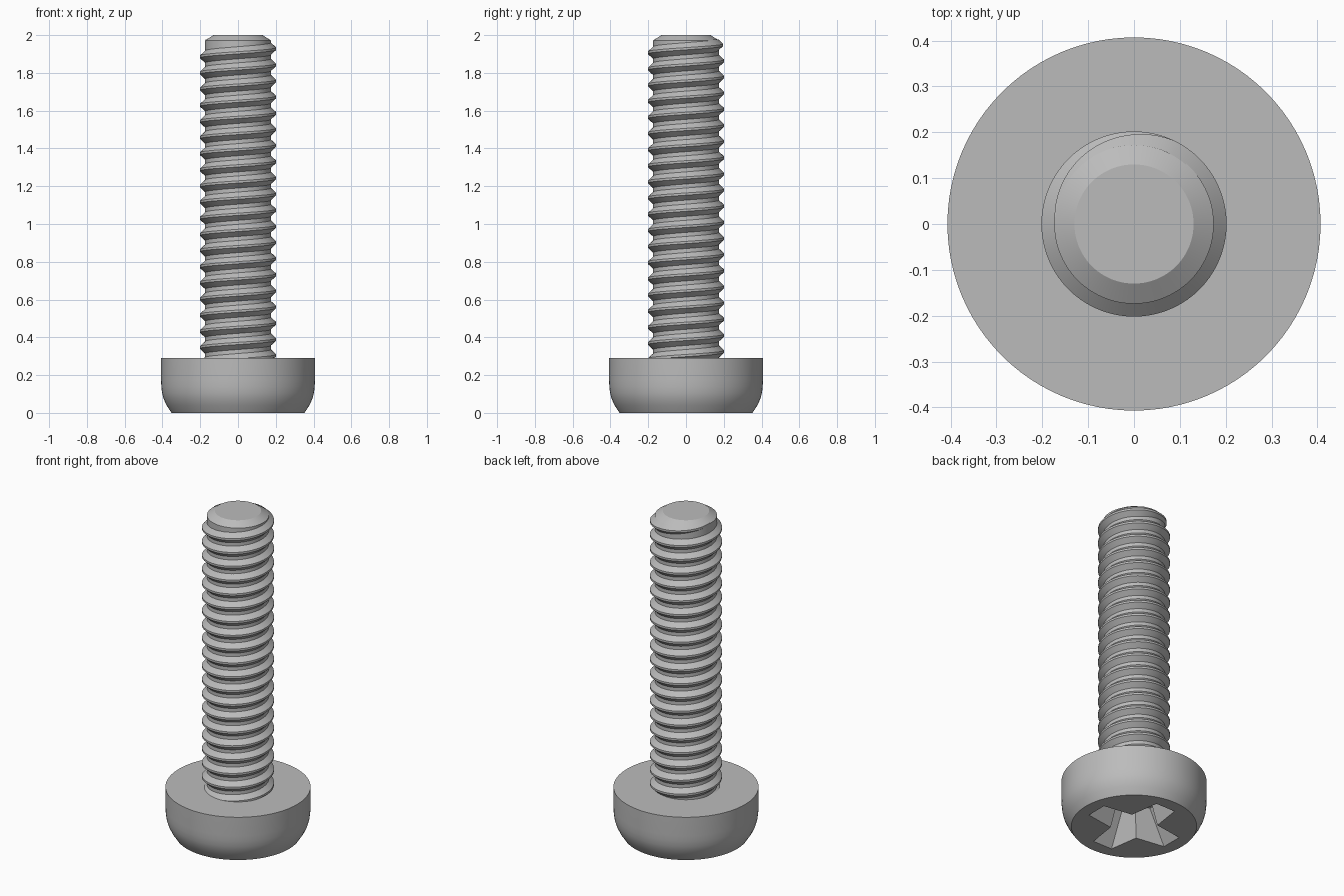
import bpy, bmesh
from math import sin, cos, pi, radians, floor

cube = bpy.data.objects.get("Cube")
if cube:
    bpy.data.objects.remove(cube, do_unlink=True)

steel = bpy.data.materials.new("grey steel")
steel.use_nodes = True
grey = (0.5, 0.5, 0.5, 1)
steel.diffuse_color = grey
steel.node_tree.nodes["Principled BSDF"].inputs["Base Color"].default_value = grey

SEG = 96
HEAD_TOP = 0.29
CORE_R, CREST_R = 0.174, 0.202


def ring(bm, r, z, n=SEG):
    return [bm.verts.new((r * cos(2 * pi * i / n), r * sin(2 * pi * i / n), z)) for i in range(n)]


def bridge(bm, a, b, closed=True):
    n = len(a)
    for i in range(n if closed else n - 1):
        j = (i + 1) % n
        bm.faces.new((a[i], a[j], b[j], b[i]))


def lathe(bm, profile):
    rings = [ring(bm, r, z) for r, z in profile]
    for a, b in zip(rings, rings[1:]):
        bridge(bm, a, b)
    return rings


def finish(name, bm):
    bmesh.ops.recalc_face_normals(bm, faces=bm.faces)
    mesh = bpy.data.meshes.new(name)
    bm.to_mesh(mesh)
    bm.free()
    mesh.materials.append(steel)
    ob = bpy.data.objects.new(name, mesh)
    bpy.context.collection.objects.link(ob)
    bpy.ops.object.select_all(action='DESELECT')
    ob.select_set(True)
    bpy.context.view_layer.objects.active = ob
    bpy.ops.object.shade_smooth_by_angle(angle=radians(28))
    return ob


def cross_ring(bm, reach, tip, corner, z):
    # one arm outline repeated by quarter turns
    pts = []
    for k in range(4):
        c, s = cos(k * pi / 2), sin(k * pi / 2)
        for x, y in ((reach, -tip), (reach, tip), (corner, corner)):
            pts.append(bm.verts.new((x * c - y * s, x * s + y * c, z)))
    return pts


# head with cross recess
bm = bmesh.new()
rings = lathe(bm, [(0.352, 0), (0.378, 0.04), (0.394, 0.075), (0.402, 0.105), (0.406, 0.14),
                   (0.407, 0.175), (0.407, HEAD_TOP)])
bm.faces.new(rings[-1])
mouth = cross_ring(bm, 0.275, 0.066, 0.093, 0)
floor_ring = cross_ring(bm, 0.15, 0.04, 0.062, 0.19)
bridge(bm, mouth, floor_ring)
point = bm.verts.new((0, 0, 0.225))
for i, v in enumerate(floor_ring):
    bm.faces.new((v, floor_ring[(i + 1) % len(floor_ring)], point))
rim = [e for loop in (rings[0], mouth) for e in
       (bm.edges.get((v, loop[(i + 1) % len(loop)])) for i, v in enumerate(loop))]
bmesh.ops.triangle_fill(bm, edges=rim, use_beauty=True)
finish("screw_head", bm)

# shank core with chamfered tip
bm = bmesh.new()
rings = lathe(bm, [(CORE_R, HEAD_TOP - 0.01), (CORE_R, 1.972), (0.13, 2)])
bm.faces.new(rings[-1])
finish("shank", bm)

# helical thread that fades out near the tip
PITCH, TURN = 0.0855, 72
CREST, BASE = 0.006, 0.034
END, FADE = 175, 110
end_z = 1.928 + PITCH * END / 360
turns = (end_z - HEAD_TOP) / PITCH + 0.4
steps = floor(turns * TURN)
bm = bmesh.new()
rows = []
for i in range(steps + 1):
    back = i * 360 / TURN
    a = radians(END - back)
    z = end_z - PITCH * back / 360
    k = min(1, back / FADE)
    top = CORE_R + (CREST_R - CORE_R) * k
    half = CREST + (BASE - CREST) * k
    row = []
    for r, dz in ((CORE_R - 0.002, -half), (top, -CREST), (top, CREST), (CORE_R - 0.002, half)):
        row.append(bm.verts.new((r * cos(a), r * sin(a), max(z + dz, HEAD_TOP - 0.01))))
    rows.append(row)
for a, b in zip(rows, rows[1:]):
    bridge(bm, a, b, closed=False)
# outward normals need consistent winding on the open strip
finish("thread", bm)
